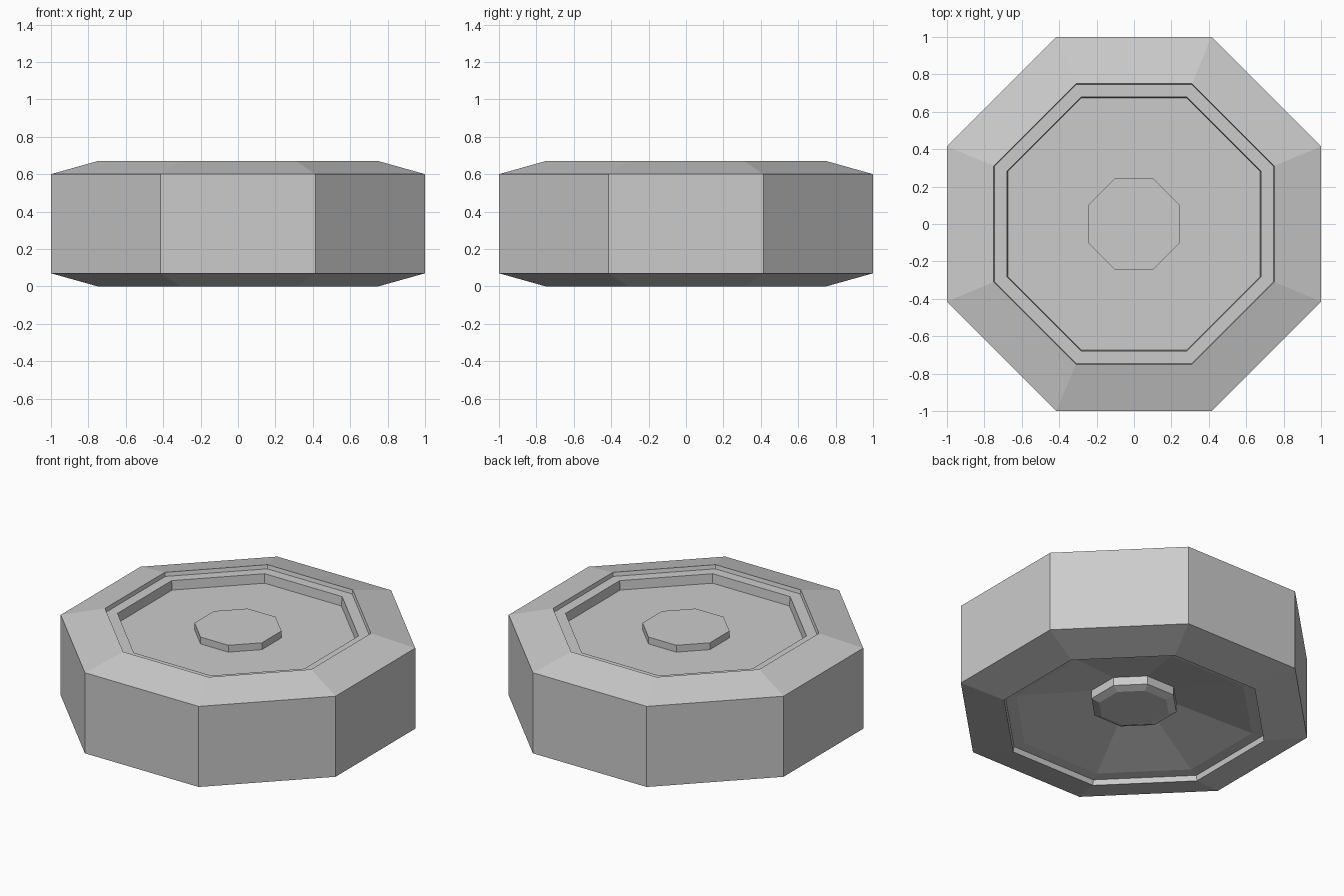
import bpy, bmesh
from math import pi, cos, sin

if "Cube" in bpy.data.objects:
    bpy.data.objects.remove(bpy.data.objects["Cube"])

SIDES = 8


def lathe(name, profile):
    """Octagonal solid from (apothem, z) points listed bottom centre to top centre."""
    bm = bmesh.new()
    rings = []
    for a, z in profile:
        r = a / cos(pi / SIDES)
        rings.append([bm.verts.new((r * cos((i + 0.5) * 2 * pi / SIDES),
                                    r * sin((i + 0.5) * 2 * pi / SIDES), z))
                      for i in range(SIDES)])
    for lo, hi in zip(rings, rings[1:]):
        for i in range(SIDES):
            j = (i + 1) % SIDES
            bm.faces.new((lo[i], lo[j], hi[j], hi[i]))
    # flat end caps
    bm.faces.new(rings[0][::-1])
    bm.faces.new(rings[-1])
    bmesh.ops.recalc_face_normals(bm, faces=bm.faces)
    mesh = bpy.data.meshes.new(name)
    bm.to_mesh(mesh)
    bm.free()
    obj = bpy.data.objects.new(name, mesh)
    bpy.context.collection.objects.link(obj)
    return obj


underside = [
    (0.20, 0.085), (0.245, 0.105), (0.245, 0.16),   # chamfered boss
    (0.68, 0.04), (0.745, 0.035), (0.75, 0.0),      # dished recess, step and lip
]
rim = [(1.0, 0.07), (1.0, 0.60), (0.75, 0.67)]      # bevelled outer wall
top = [
    (0.745, 0.645), (0.68, 0.645), (0.675, 0.585),  # ledge and recess wall
    (0.245, 0.585), (0.245, 0.63),                  # floor and raised button
]
lathe("octagonal_wheel", underside + rim + top)
